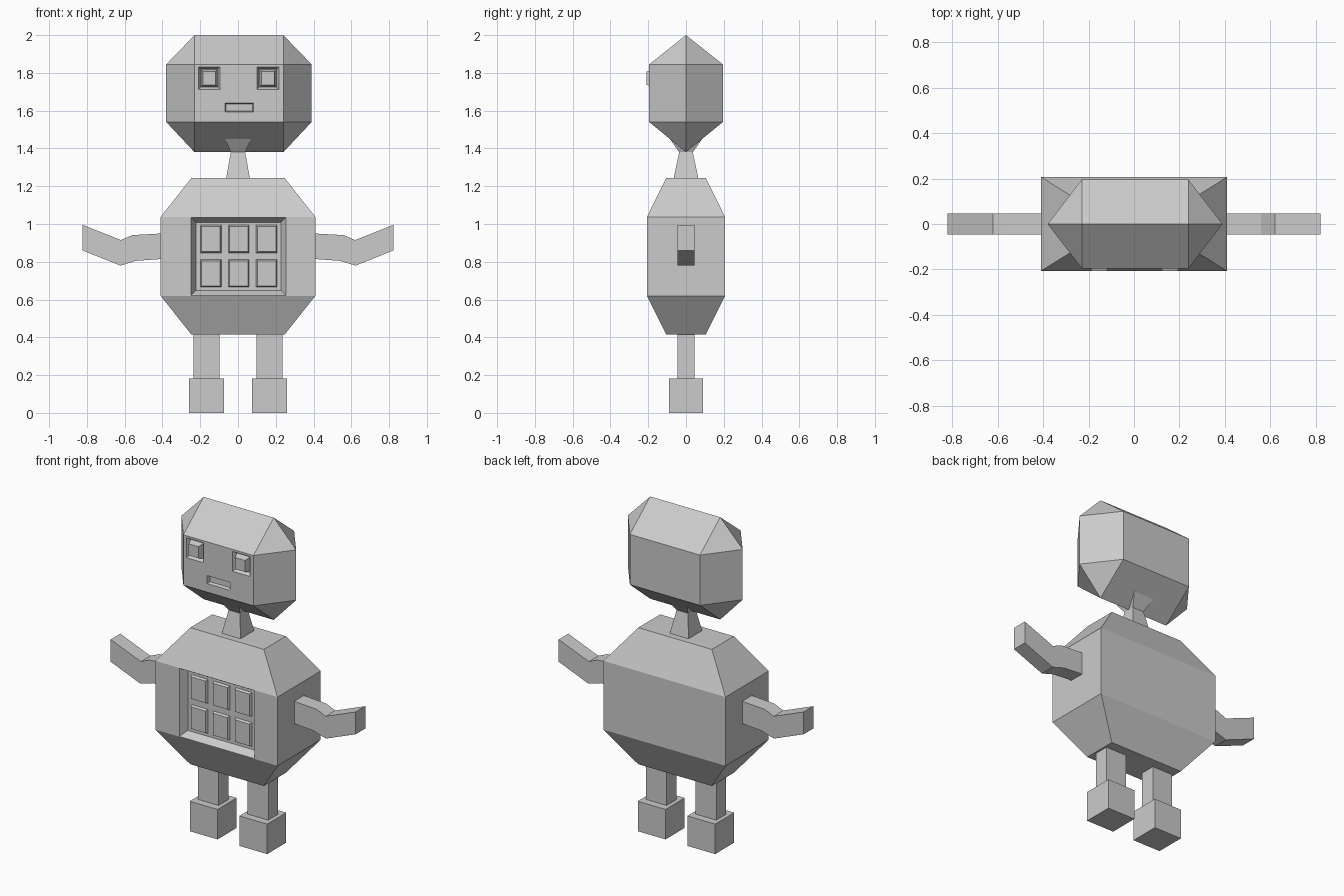
import bpy

if "Cube" in bpy.data.objects:
    bpy.data.objects.remove(bpy.data.objects["Cube"])


def mesh_object(name, verts, faces):
    me = bpy.data.meshes.new(name)
    me.from_pydata(verts, [], faces)
    me.update()
    ob = bpy.data.objects.new(name, me)
    bpy.context.collection.objects.link(ob)
    return ob


def loft(name, rings):
    """Closed solid through rings, each counter-clockwise seen against the travel direction."""
    n = len(rings[0])
    verts = [v for r in rings for v in r]
    faces = [tuple(range(n))[::-1], tuple(range(len(verts) - n, len(verts)))]
    for k in range(len(rings) - 1):
        for i in range(n):
            a, b = k * n + i, k * n + (i + 1) % n
            faces.append((a, b, b + n, a + n))
    return mesh_object(name, verts, faces)


def rect_z(x0, x1, y0, y1, z):
    return [(x0, y0, z), (x1, y0, z), (x1, y1, z), (x0, y1, z)]


def rect_y(x0, x1, z0, z1, y, d=0.0):
    """Rectangle facing the front at depth y, shrunk by d."""
    return [(x0 + d, y, z0 + d), (x0 + d, y, z1 - d), (x1 - d, y, z1 - d), (x1 - d, y, z0 + d)]


def front_block(name, r, y_back, y_front, taper):
    # travels from back to front, so ring order is reversed
    return loft(name, [rect_y(*r, y_back)[::-1], rect_y(*r, y_front, taper)[::-1]])


def carve(target, name, r, y_surface, depth, taper):
    """Cut a bevelled recess into the front of the target."""
    rings = [rect_y(*r, y_surface - 0.05), rect_y(*r, y_surface),
             rect_y(*r, y_surface + depth, taper)]
    cutter = loft(name, rings)
    cutter.hide_render = True
    cutter.hide_set(True)
    m = target.modifiers.new(name, 'BOOLEAN')
    m.operation, m.solver, m.object = 'DIFFERENCE', 'EXACT', cutter


# Head: hexagonal band closed by a roof ridge above and a keel ridge below
hexagon = [(-0.23, -0.195), (0.24, -0.195), (0.39, 0), (0.24, 0.195), (-0.23, 0.195), (-0.38, 0)]
verts = [(x, y, z) for z in (1.54, 1.845) for x, y in hexagon]
verts += [(-0.23, 0, 2.0), (0.24, 0, 2.0), (-0.23, 0, 1.38), (0.24, 0, 1.38)]
faces = [(i, (i + 1) % 6, (i + 1) % 6 + 6, i + 6) for i in range(6)]
faces += [(6, 7, 13, 12), (7, 8, 13), (8, 9, 13), (9, 10, 12, 13), (10, 11, 12), (11, 6, 12)]
faces += [(1, 0, 14, 15), (2, 1, 15), (3, 2, 15), (4, 3, 15, 14), (5, 4, 14), (0, 5, 14)]
head = mesh_object("head", verts, faces)

# Eyes: sockets with raised tapered blocks
for side, x0, x1 in (("left", -0.21, -0.095), ("right", 0.10, 0.217)):
    carve(head, side + "_socket_cutter", (x0, x1, 1.712, 1.832), -0.195, 0.022, 0.012)
    front_block(side + "_eye", (x0 + 0.013, x1 - 0.013, 1.725, 1.819), -0.17, -0.208, 0.012)

# Mouth slot
carve(head, "mouth_cutter", (-0.07, 0.082, 1.592, 1.64), -0.195, 0.018, 0.006)

# Neck: waisted square post flaring into the head
loft("neck", [rect_z(-s, s, -t, t, z) for s, t, z in
              ((0.065, 0.068, 1.23), (0.038, 0.036, 1.38), (0.073, 0.092, 1.46))])

# Body: box tapered at both ends
body = loft("body", [rect_z(-x, x, -y, y, z) for x, y, z in
                     ((0.247, 0.105, 0.415), (0.41, 0.207, 0.62),
                      (0.41, 0.207, 1.037), (0.247, 0.105, 1.243))])

# Chest panel recess with two rows of three raised keys
carve(body, "panel_cutter", (-0.249, 0.254, 0.622, 1.035), -0.207, 0.045, 0.026)
for i in range(3):
    for j in range(2):
        x, z = -0.205 + i * 0.148, 0.66 + j * 0.182
        front_block(f"panel_key_{i}_{j}", (x, x + 0.122, z, z + 0.157), -0.15, -0.176, 0.012)

# Arms, legs and feet, mirrored left and right
upper = [(0.40, 0.95), (0.56, 0.941), (0.62, 0.915), (0.822, 0.995)]
lower = [(0.40, 0.815), (0.54, 0.805), (0.622, 0.78), (0.822, 0.86)]
for side, s in (("left", -1), ("right", 1)):
    rings = [[(s * a[0], -0.046, a[1]), (s * b[0], -0.046, b[1]),
              (s * b[0], 0.046, b[1]), (s * a[0], 0.046, a[1])] for a, b in zip(upper, lower)]
    loft(side + "_arm", rings if s < 0 else [r[::-1] for r in rings])
    c = s * 0.1665
    loft(side + "_leg", [rect_z(c - 0.069, c + 0.069, -0.046, 0.046, z) for z in (0.17, 0.43)])
    loft(side + "_foot", [rect_z(c - 0.093, c + 0.093, -0.091, 0.091, z) for z in (0, 0.182)])

# Make all normals point outward
import bmesh
for ob in bpy.context.collection.objects:
    bm = bmesh.new()
    bm.from_mesh(ob.data)
    bmesh.ops.recalc_face_normals(bm, faces=bm.faces)
    bm.to_mesh(ob.data)
    bm.free()
